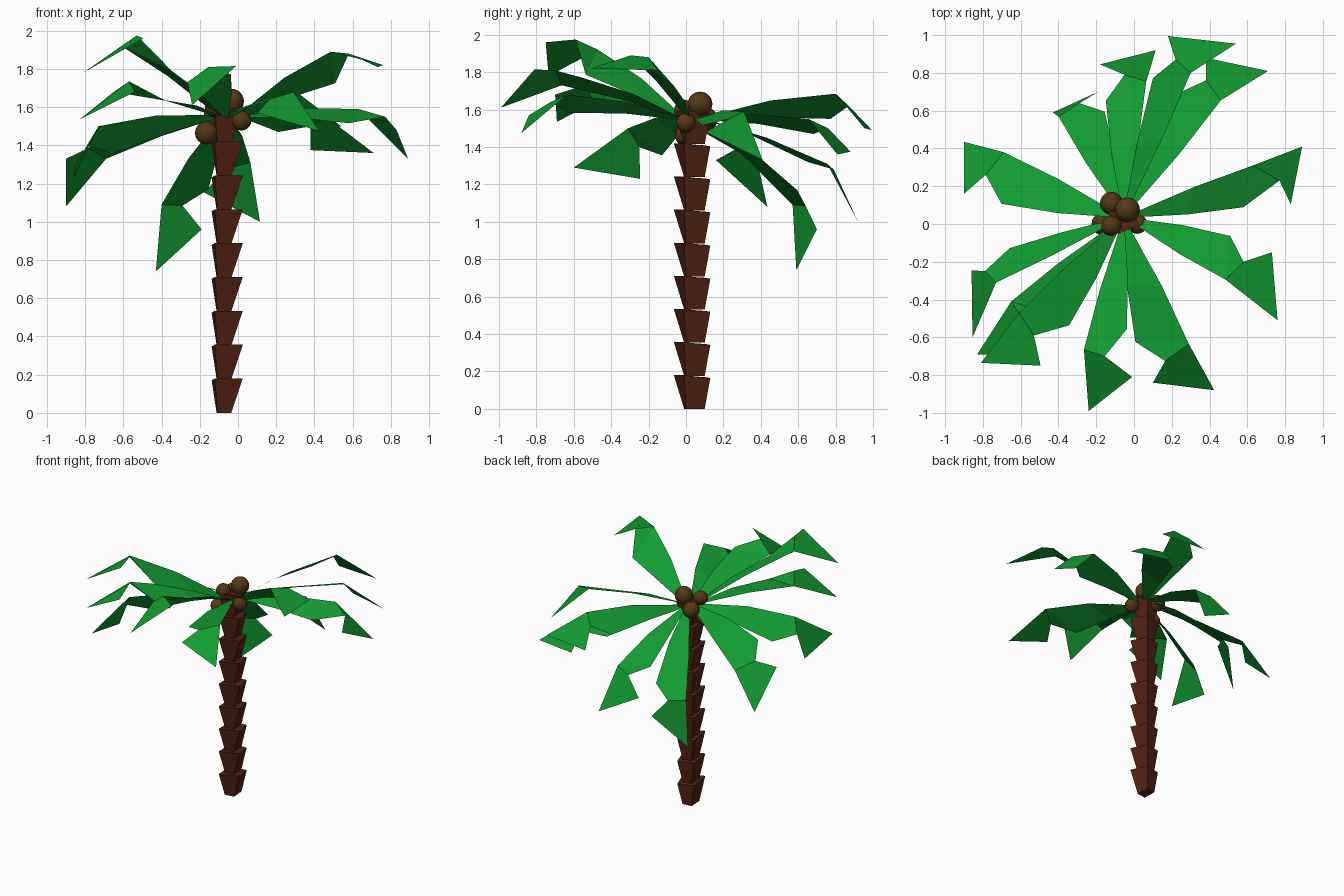
import bpy
from mathutils import Vector as V


def material(name, rgb):
    m = bpy.data.materials.new(name)
    m.diffuse_color = (*rgb, 1)
    return m


def mesh_object(name, verts, faces, mat):
    me = bpy.data.meshes.new(name)
    me.from_pydata([tuple(v) for v in verts], [], faces)
    me.materials.append(mat)
    me.update()
    ob = bpy.data.objects.new(name, me)
    bpy.context.collection.objects.link(ob)
    return ob


bark = material("bark", (0.09, 0.018, 0.007))
green = material("leaf_green", (0.006, 0.33, 0.03))
husk = material("husk", (0.09, 0.04, 0.008))

# Trunk: nine stacked flaring blocks, each top slightly twisted and tilted
PITCH = 0.177
bottom = [(-.108, -.01, 0), (-.035, 0, 0), (-.04, .10, 0), (-.112, .09, 0)]
top = [(-.122, -.065, .18), (.025, -.01, .18), (-.015, .13, .165), (-.138, .10, .17)]
sides = [(i, (i + 1) % 4, (i + 1) % 4 + 4, i + 4) for i in range(4)]
for n in range(9):
    verts = [V(p) + V((0, 0, n * PITCH)) for p in bottom + top]
    mesh_object(f"trunk_block_{n + 1}", verts, sides + [(3, 2, 1, 0), (4, 5, 6, 7)], bark)

# Coconuts: position and radius
for n, (x, y, z, r) in enumerate([(-.035, .075, 1.63, .066), (-.12, .11, 1.55, .06),
                                  (-.12, -.01, 1.6, .053), (-.165, 0, 1.465, .06),
                                  (.018, 0, 1.53, .052)]):
    bpy.ops.mesh.primitive_uv_sphere_add(segments=20, ring_count=12, radius=r, location=(x, y, z))
    ob = bpy.context.object
    ob.name = f"coconut_{n + 1}"
    ob.data.materials.append(husk)
    bpy.ops.object.shade_smooth()


# Palm leaf: strip widening from the crown, folded along c-f into a drooping tip
def leaf(name, c, f, e1, e2, sag=0):
    c, f, e1, e2 = V(c), V(f), V(e1), V(e2)
    crown = V((-.055, .035, 1.55))
    out = V((f.x - crown.x, f.y - crown.y, 0)).normalized()
    root = crown + out * .06
    axis = (f - root).normalized()
    along = axis * (c - f).dot(axis)
    across = c - f - along
    d = f + along - across * .85 - axis * .1 - V((0, 0, sag))   # corner opposite c
    half = (c - d) / 2
    mid = root.lerp((c + d) / 2, .5) + V((0, 0, .02))
    verts = [root + half * .12, root - half * .12,
             mid + half * .66, mid - half * .66, c, d, f, e1, e2]
    faces = [(0, 1, 3, 2), (2, 3, 5, 4), (4, 5, 6), (4, 6, 8, 7)]
    if (verts[1] - verts[0]).cross(axis).z < 0:   # keep upper side outward
        faces = [q[::-1] for q in faces]
    mesh_object(name, verts, faces, green)


# Per leaf: fold corner, fold end, the two tip corners, optional sag of one side
leaves = [
    ((.63, .31, 1.59), (.77, .23, 1.55), (.89, .41, 1.33), (.83, .105, 1.48)),
    ((.485, -.295, 1.89), (.58, -.2, 1.88), (.76, -.51, 1.82), (.73, -.15, 1.81), .06),
    ((.46, .655, 1.55), (.38, .76, 1.5), (.71, .81, 1.36), (.38, .88, 1.375)),
    ((.3, .80, 1.685), (.22, .87, 1.62), (.54, .955, 1.5), (.18, .995, 1.49)),
    ((.065, .755, 1.31), (-.05, .79, 1.28), (.115, .92, 1.0), (-.18, .845, 1.155)),
    ((.29, -.635, 1.68), (.165, -.725, 1.64), (.425, -.88, 1.475), (.1, -.84, 1.57)),
    ((-.4, .57, 1.09), (-.29, .64, 1.085), (-.43, .59, .74), (-.19, .7, .96)),
    ((-.69, .38, 1.33), (-.785, .26, 1.385), (-.9, .435, 1.08), (-.9, .16, 1.33)),
    ((-.73, -.31, 1.5), (-.79, -.25, 1.4), (-.855, -.6, 1.29), (-.86, -.245, 1.23)),
    ((-.65, -.41, 1.68), (-.57, -.53, 1.735), (-.83, -.69, 1.535), (-.54, -.7, 1.68), .1),
    ((-.61, -.47, 1.92), (-.53, -.59, 1.975), (-.81, -.735, 1.78), (-.495, -.75, 1.96), .12),
    ((-.265, -.665, 1.73), (-.155, -.7, 1.81), (-.24, -.99, 1.61), (-.01, -.81, 1.815), .04),
]
for n, pts in enumerate(leaves):
    leaf(f"palm_leaf_{n + 1}", *pts)
